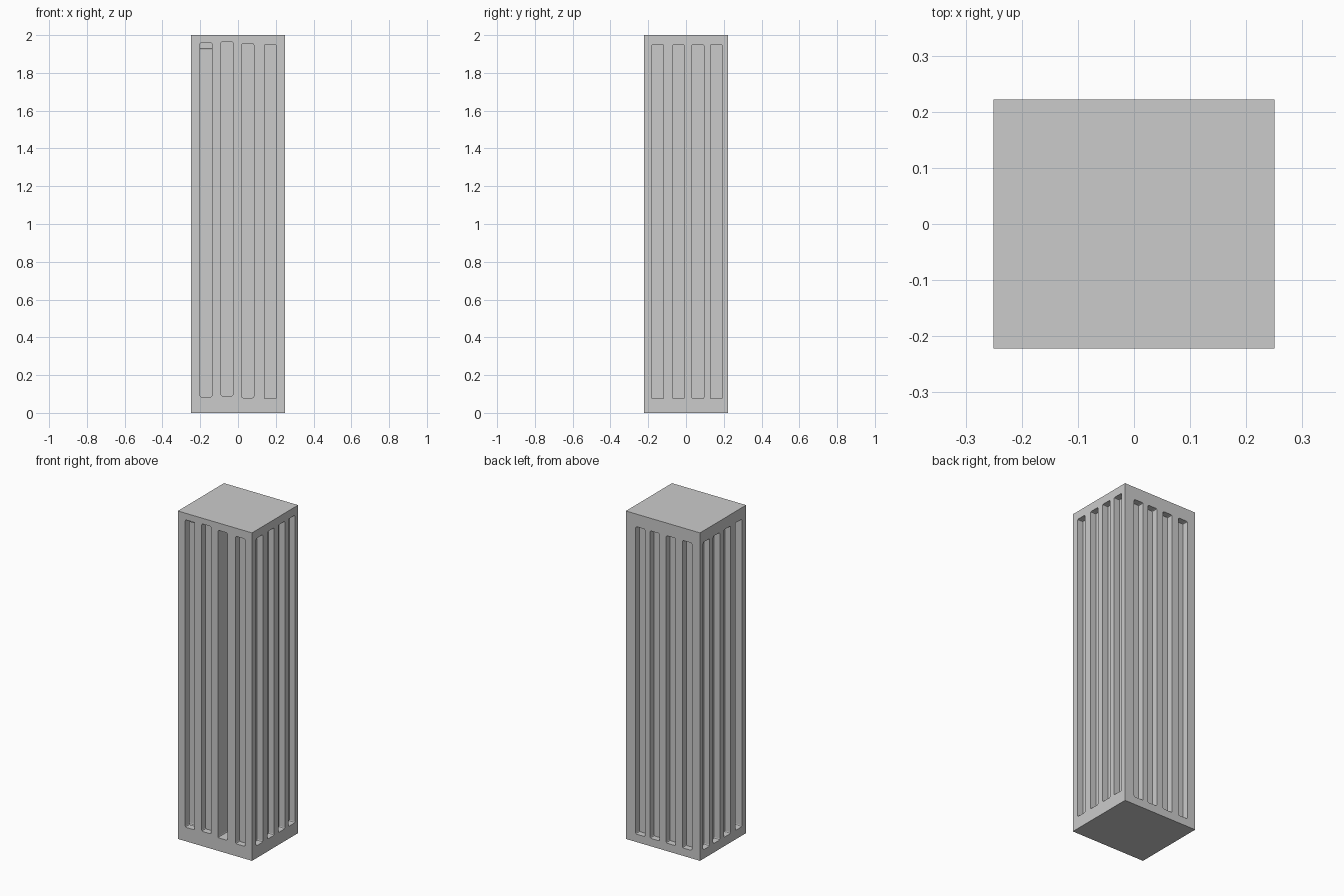
import bpy, bmesh
from mathutils import Matrix

if "Cube" in bpy.data.objects:
    bpy.data.objects.remove(bpy.data.objects["Cube"])

W, D, H = 0.5, 0.444, 2.0
SLOT_W, SLOT_H, DEPTH = 0.063, 1.875, 0.038


def box(bm, lo, hi):
    size = [b - a for a, b in zip(lo, hi)]
    mid = [(a + b) / 2 for a, b in zip(lo, hi)]
    m = Matrix.Translation(mid) @ Matrix.Diagonal((*size, 1))
    return bmesh.ops.create_cube(bm, size=1, matrix=m)["verts"]


def make_object(name, bm):
    mesh = bpy.data.meshes.new(name)
    bm.to_mesh(mesh)
    bm.free()
    obj = bpy.data.objects.new(name, mesh)
    bpy.context.collection.objects.link(obj)
    return obj


def slot_cutter(name, axis, side, slots):
    """One row of slot bars; each slot is (centre, bottom, depth)."""
    bm = bmesh.new()
    half = (W, D)[axis] / 2
    for centre, bottom, depth in slots:
        a, b = sorted((side * (half - depth), side * (half + 0.05)))
        c0, c1 = centre - SLOT_W / 2, centre + SLOT_W / 2
        top = bottom + SLOT_H
        if axis == 0:
            verts = box(bm, (a, c0, bottom), (b, c1, top))
        else:
            verts = box(bm, (c0, a, bottom), (c1, b, top))
        # Slightly rounded slot corners
        edges = {e for v in verts for e in v.link_edges
                 if abs((e.verts[0].co - e.verts[1].co)[axis]) > 0.01}
        bmesh.ops.bevel(bm, geom=list(edges), offset=0.007, segments=2,
                        profile=0.5, affect='EDGES')
    bmesh.ops.recalc_face_normals(bm, faces=bm.faces)
    obj = make_object(name, bm)
    obj.hide_render = True
    return obj


# Solid pillar
bm = bmesh.new()
box(bm, (-W / 2, -D / 2, 0), (W / 2, D / 2, H))
pillar = make_object("fluted_pillar", bm)

# Slot rows on the four sides
side_y = (-0.15, -0.04, 0.063, 0.16)
rows = [
    ("front_slots", 1, -1, [(-0.169, 0.085, 0.045), (-0.058, 0.09, DEPTH),
                            (0.052, 0.08, 0.1), (0.171, 0.075, DEPTH)]),
    ("back_slots", 1, 1, [(x, 0.048, DEPTH) for x in (-0.163, -0.053, 0.055, 0.153)]),
    ("right_slots", 0, 1, [(y, 0.075, DEPTH) for y in side_y]),
    ("left_slots", 0, -1, [(y, 0.055, 0.114 if y < -0.1 else DEPTH) for y in side_y]),
]
cutters = []
for row in rows:
    cutter = slot_cutter(*row)
    mod = pillar.modifiers.new(cutter.name, 'BOOLEAN')
    mod.operation = 'DIFFERENCE'
    mod.solver = 'EXACT'
    mod.object = cutter
    cutters.append(cutter)

# Apply the cuts and drop the cutters
bpy.context.view_layer.objects.active = pillar
pillar.select_set(True)
for mod in list(pillar.modifiers):
    bpy.ops.object.modifier_apply(modifier=mod.name)
for cutter in cutters:
    bpy.data.objects.remove(cutter)
